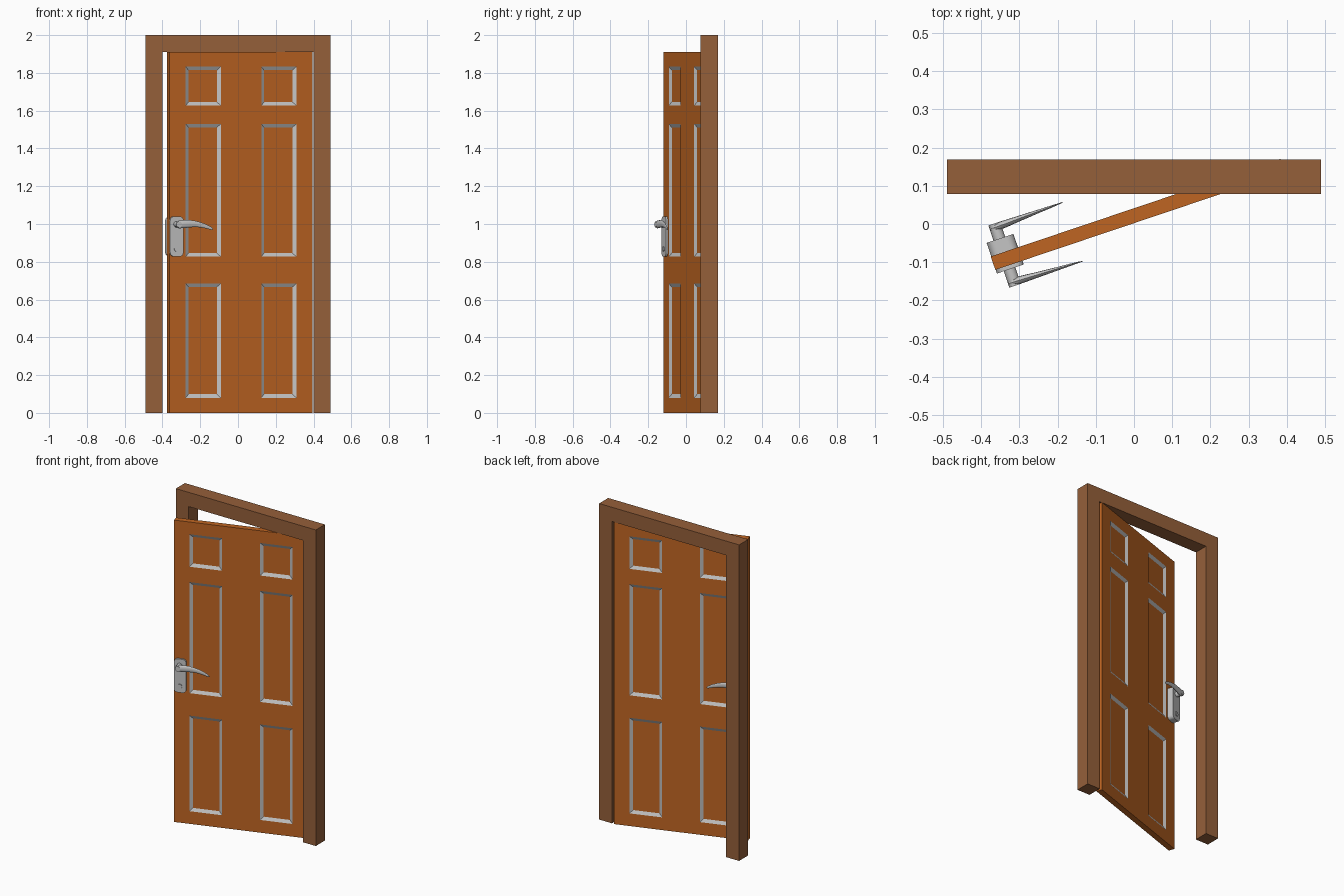
import bpy, bmesh, math
from mathutils import Matrix, Vector

if "Cube" in bpy.data.objects:
    bpy.data.objects.remove(bpy.data.objects["Cube"])


def material(name, rgb):
    m = bpy.data.materials.new(name)
    m.diffuse_color = (*rgb, 1)
    m.use_nodes = True
    m.node_tree.nodes["Principled BSDF"].inputs["Base Color"].default_value = m.diffuse_color
    return m


brown = material("frame_brown", (0.30, 0.115, 0.042))
orange = material("door_orange", (0.52, 0.13, 0.016))
silver = material("silver_grey", (0.56, 0.56, 0.56))

# Door space: x along the leaf from its free edge, y into the thickness, z up
DOOR = Matrix.Translation((-0.363, -0.12, 0)) @ Matrix.Rotation(math.radians(18.6), 4, 'Z')
WIDTH, THICK, HEIGHT = 0.80, 0.037, 1.91


def finish(name, bm, mats, matrix=None, smooth=False):
    bmesh.ops.recalc_face_normals(bm, faces=bm.faces[:])
    me = bpy.data.meshes.new(name)
    bm.to_mesh(me)
    bm.free()
    for m in mats:
        me.materials.append(m)
    ob = bpy.data.objects.new(name, me)
    bpy.context.collection.objects.link(ob)
    if matrix:
        ob.matrix_world = matrix
    if smooth:
        bpy.ops.object.select_all(action='DESELECT')
        ob.select_set(True)
        bpy.context.view_layer.objects.active = ob
        bpy.ops.object.shade_smooth_by_angle(angle=math.radians(35))
    return ob


def prism(name, pts, y0, y1, mat, matrix=None, smooth=False):
    """Extrude an xz outline from y0 to y1."""
    bm = bmesh.new()
    f = bm.faces.new([bm.verts.new((x, y0, z)) for x, z in pts])
    r = bmesh.ops.extrude_face_region(bm, geom=[f], use_keep_orig=True)
    for v in r["geom"]:
        if isinstance(v, bmesh.types.BMVert):
            v.co.y = y1
    return finish(name, bm, [mat], matrix, smooth)


def circle(cx, cz, r, n=20):
    return [(cx + r * math.cos(2 * math.pi * i / n), cz + r * math.sin(2 * math.pi * i / n))
            for i in range(n)]


def rounded_rect(x0, x1, z0, z1, r, n=5):
    pts = []
    for k, (cx, cz) in enumerate([(x1 - r, z1 - r), (x0 + r, z1 - r), (x0 + r, z0 + r), (x1 - r, z0 + r)]):
        for i in range(n + 1):
            a = math.pi / 2 * (k + i / n)
            pts.append((cx + r * math.cos(a), cz + r * math.sin(a)))
    return pts


# Door frame
prism("door_frame", [(-0.49, 0), (-0.40, 0), (-0.40, 1.91), (0.40, 1.91),
                     (0.40, 0), (0.49, 0), (0.49, 2), (-0.49, 2)], 0.078, 0.169, brown)

# Door leaf: grid of cells, panel cells recessed on both faces with silver sloped rims
us = [0, 0.091, 0.287, 0.513, 0.709, WIDTH]
zs = [0, 0.08, 0.685, 0.827, 1.53, 1.627, 1.833, HEIGHT]
bm = bmesh.new()
grid = [[bm.verts.new((u, 0, z)) for z in zs] for u in us]
cells = [bm.faces.new((grid[i][j], grid[i + 1][j], grid[i + 1][j + 1], grid[i][j + 1]))
         for i in range(len(us) - 1) for j in range(len(zs) - 1)]
r = bmesh.ops.extrude_face_region(bm, geom=cells, use_keep_orig=True)
for v in r["geom"]:
    if isinstance(v, bmesh.types.BMVert):
        v.co.y = THICK
bmesh.ops.recalc_face_normals(bm, faces=bm.faces[:])
bm.normal_update()


def is_panel(f):
    c = f.calc_center_median()
    return (abs(f.normal.y) > 0.9
            and any(us[i] < c.x < us[i + 1] for i in (1, 3))
            and any(zs[j] < c.z < zs[j + 1] for j in (1, 3, 5)))


rims = bmesh.ops.inset_individual(bm, faces=[f for f in bm.faces if is_panel(f)],
                                  thickness=0.019, depth=-0.010, use_even_offset=True)
for f in rims["faces"]:
    f.material_index = 1
finish("door_leaf", bm, [orange, silver], DOOR)


# Lever: arched, tapering towards the tip
def lever(name, y_outer, side):
    # stations: x, lower z, upper z, thickness
    stations = [(0.022, 0.985, 1.008, 0.021), (0.036, 0.977, 1.018, 0.021), (0.065, 0.978, 1.020, 0.019),
                (0.098, 0.982, 1.021, 0.015), (0.128, 0.984, 1.017, 0.012), (0.156, 0.982, 1.010, 0.009),
                (0.190, 0.976, 0.998, 0.006), (0.216, 0.969, 0.985, 0.003), (0.225, 0.970, 0.976, 0.001)]
    bm = bmesh.new()
    prev = first = None
    for x, lo, hi, t in stations:
        slope = 0.02 * max(0, x - 0.04)
        c = Vector((x, y_outer - side * (slope + t / 2), (lo + hi) / 2))
        ring = []
        for k in range(12):
            a = 2 * math.pi * k / 12
            ring.append(bm.verts.new(c + Vector((0, math.cos(a) * t / 2, math.sin(a) * (hi - lo) / 2))))
        if prev:
            for k in range(12):
                bm.faces.new((prev[k], prev[(k + 1) % 12], ring[(k + 1) % 12], ring[k]))
        first = first or ring
        prev = ring
    bm.faces.new(first)
    bm.faces.new(prev)
    finish(name, bm, [silver], DOOR, True)


# Handle sets, front and back (the back plate is thicker)
for label, face, plate, tip, side in (("front", 0.0, -0.0105, -0.056, -1),
                                      ("back", THICK, 0.074, 0.116, 1)):
    prism(label + "_handle_plate", rounded_rect(0.001, 0.075, 0.828, 1.04, 0.022),
          face, plate, silver, DOOR, True)
    prism(label + "_handle_stem", circle(0.036, 0.998, 0.016), plate, tip, silver, DOOR, True)
    prism(label + "_lock_cylinder", circle(0.037, 0.868, 0.014), plate, plate + side * 0.004,
          silver, DOOR, True)
    lever(label + "_handle_lever", tip, side)
